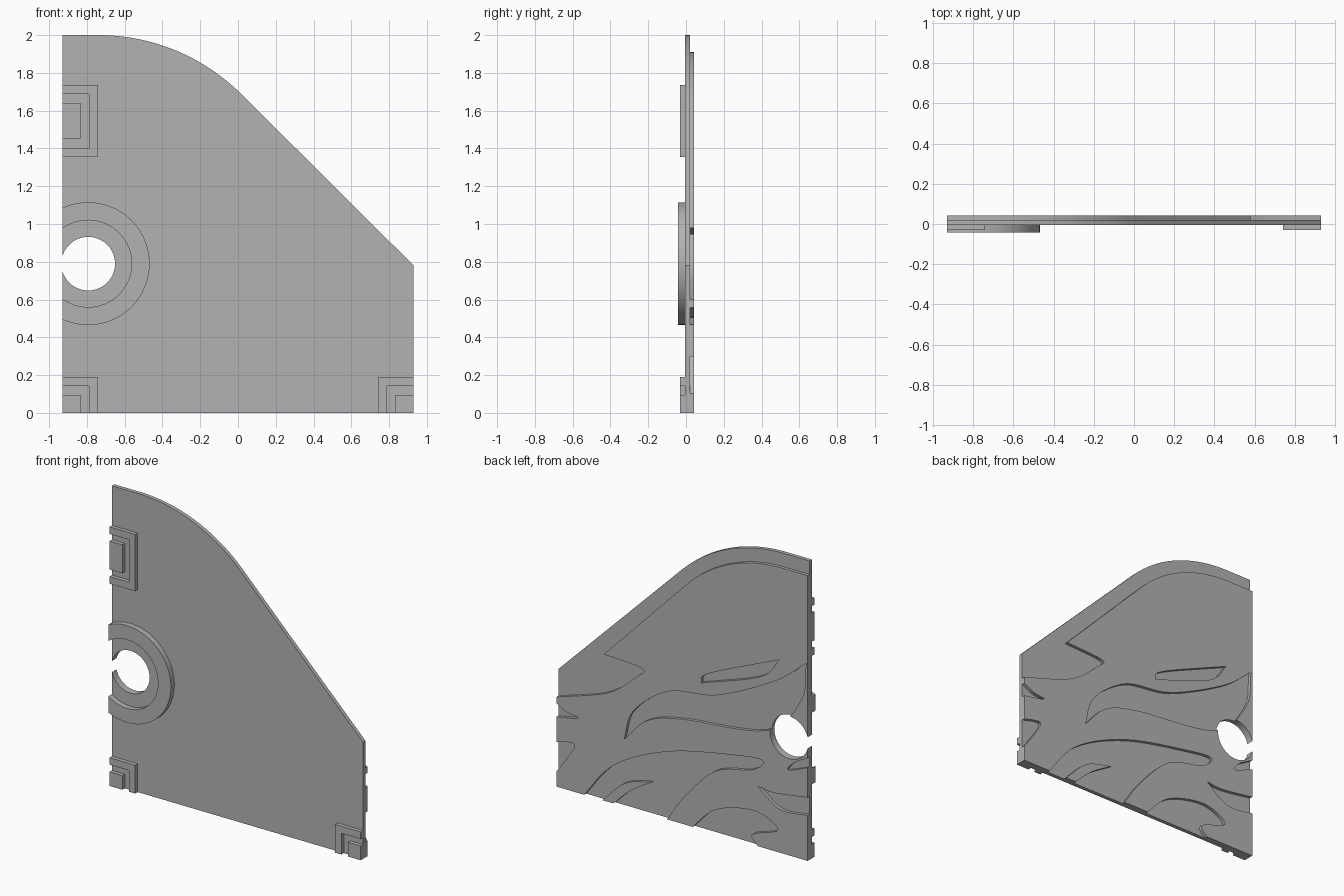
import bpy, bmesh
from math import acos, cos, sin, pi
from mathutils import Vector

if "Cube" in bpy.data.objects:
    bpy.data.objects.remove(bpy.data.objects["Cube"])

GREY = (0.45, 0.45, 0.45, 1)
grey = bpy.data.materials.new("plain grey")
grey.use_nodes = True
grey.diffuse_color = GREY
grey.node_tree.nodes["Principled BSDF"].inputs["Base Color"].default_value = GREY

SIDE = 0.93                                   # half width of the panel
FRONT, MIDDLE, BACK = -0.005, 0.021, 0.042    # depths of the two layers
PAD = -0.031                                  # front of the brackets
HOLE_X, HOLE_Z = -0.793, 0.79
parts = []


def prism(name, outline, near, far):
    """Extrude a closed x-z outline from y = near to y = far."""
    bm = bmesh.new()
    face = bm.faces.new([bm.verts.new((x, near, z)) for x, z in outline])
    made = bmesh.ops.extrude_face_region(bm, geom=[face])["geom"]
    moved = [item for item in made if isinstance(item, bmesh.types.BMVert)]
    bmesh.ops.translate(bm, verts=moved, vec=(0, far - near, 0))
    bmesh.ops.recalc_face_normals(bm, faces=bm.faces)
    mesh = bpy.data.meshes.new(name)
    bm.to_mesh(mesh)
    bm.free()
    mesh.materials.append(grey)
    ob = bpy.data.objects.new(name, mesh)
    bpy.context.collection.objects.link(ob)
    parts.append(ob)
    return ob


def arc(center_x, center_z, radius, start, end, steps=48):
    turn = (end - start) / steps
    return [(center_x + radius * cos(start + i * turn),
             center_z + radius * sin(start + i * turn)) for i in range(steps + 1)]


def smooth(points, steps=8):
    """Smooth open curve through points given in hundredths of a unit."""
    p = [Vector(point) / 100 for point in points]
    p = [p[0] * 2 - p[1]] + p + [p[-1] * 2 - p[-2]]
    curve = []
    for before, start, end, after in zip(p, p[1:], p[2:], p[3:]):
        leave, arrive = (end - before) / 2, (after - start) / 2
        for i in range(steps):
            t = i / steps
            ease = t * t * (3 - 2 * t)
            curve.append(start.lerp(end, ease) + leave * t * (1 - t) ** 2
                         - arrive * t * t * (1 - t))
    return curve + [p[-2]]


def cut(target, outline):
    """Cut an outline right through the target, then discard the cutter."""
    cutter = prism("cutter", outline, -0.1, 0.1)
    cutter.hide_render = True
    mod = target.modifiers.new("cut", "BOOLEAN")
    mod.operation, mod.solver, mod.object = "DIFFERENCE", "EXACT", cutter
    bpy.context.view_layer.update()
    graph = bpy.context.evaluated_depsgraph_get()
    mesh = bpy.data.meshes.new_from_object(target.evaluated_get(graph))
    target.modifiers.clear()
    target.data = mesh
    parts.remove(cutter)
    bpy.data.objects.remove(cutter)


def shoulder(radius):
    return arc(-0.74, 0.925, radius, pi / 4, pi / 2)


# Panel: square base, rounded shoulder and sloping edge
base = prism("base_panel", [(-SIDE, 0), (SIDE, 0), (SIDE, 0.78)]
             + shoulder(1.075) + [(-SIDE, 2)], FRONT, MIDDLE)

# Raised back layer, stepped in from the shoulder, with a long rim flame
rim = smooth([(93, 60), (55, 73), (33, 90), (30, 96), (58, 98)])
relief = prism("back_relief", [(-SIDE, 0), (SIDE, 0)] + rim
               + shoulder(0.985) + [(-SIDE, 1.91)], MIDDLE, BACK)


def flame(*edges):
    """Recess a flame whose smooth edges meet at sharp tips."""
    outline = []
    for edge in edges:
        outline += smooth(edge)[:-1]
    if edges[-1][-1] != edges[0][0]:
        outline.append(Vector(edges[-1][-1]) / 100)
    cut(relief, outline)


# Leaf and large wave across the middle
flame([(-14, 98), (-20, 106), (-72, 129)], [(-72, 129), (-58, 114), (-14, 98)])
flame([(43, 45), (36, 66), (10, 86), (-26, 93), (-69, 114), (-92, 132)],
      [(-92, 132), (-88, 106), (-62, 79), (0, 70), (26, 62), (43, 45)])
# Low wave and curl, open at the bottom edge
flame([(75, -3), (50, 26), (9, 46), (-43, 57), (-60, 58), (-52, 50), (-25, 42),
       (-2, 19), (13, -3)])
flame([(-5, -3), (-25, 16), (-54, 23), (-71, 15), (-54, 8), (-52, 4), (-60, -3)])
# Tongues and notches, open at the side edges
flame([(-97, 43), (-69, 39), (-56, 40)], [(-56, 40), (-73, 29), (-97, 31)])
flame([(-97, 71), (-83, 63), (-79, 57), (-97, 64)])
flame([(97, 58), (86, 52), (77, 50), (97, 46)])
flame([(97, 29), (80, 32), (86, 20), (97, 5)])

# Raised tongue standing inside the low wave
prism("raised_tongue", smooth([(59, 0), (42, 16), (22, 22)])
      + smooth([(22, 22), (38, 12), (51, 0)])[1:], MIDDLE, BACK)

# Round hole, just breaking through the side edge
for layer in (base, relief):
    cut(layer, arc(HOLE_X, HOLE_Z, 0.142, 0, 2 * pi)[:-1])


# Front ring around the hole, trimmed flush with the side edge
def trimmed_arc(radius):
    limit = acos((-SIDE - HOLE_X) / radius)
    return arc(HOLE_X, HOLE_Z, radius, -limit, limit)


prism("front_ring", trimmed_arc(0.325) + trimmed_arc(0.23)[::-1], -BACK, FRONT)

# Stepped brackets: an angled frame around a solid block
STEP = 0.0475
corner = [(4, 0), (4, 4), (0, 4), (0, 3), (3, 3), (3, 0)]
corner_block = [(0, 0), (2, 0), (2, 2), (0, 2)]


def mirrored(half):
    return half + [(u, -v) for u, v in reversed(half)]


def bracket(label, side, height, frame, block):
    for kind, shape in (("frame", frame), ("block", block)):
        outline = [(side * (SIDE - u * STEP), height + v * STEP) for u, v in shape]
        prism(label + "_" + kind, outline, PAD, FRONT)


bracket("left_corner", 1, 0, corner, corner_block)
bracket("right_corner", -1, 0, corner, corner_block)
bracket("upper_side", -1, 1.545, mirrored(corner[1:-1]), mirrored(corner_block[2:]))

# Smooth the curved walls, keep the edges crisp
for ob in bpy.context.view_layer.objects:
    ob.select_set(ob in parts)
bpy.context.view_layer.objects.active = base
bpy.ops.object.shade_smooth_by_angle(angle=pi / 6)
